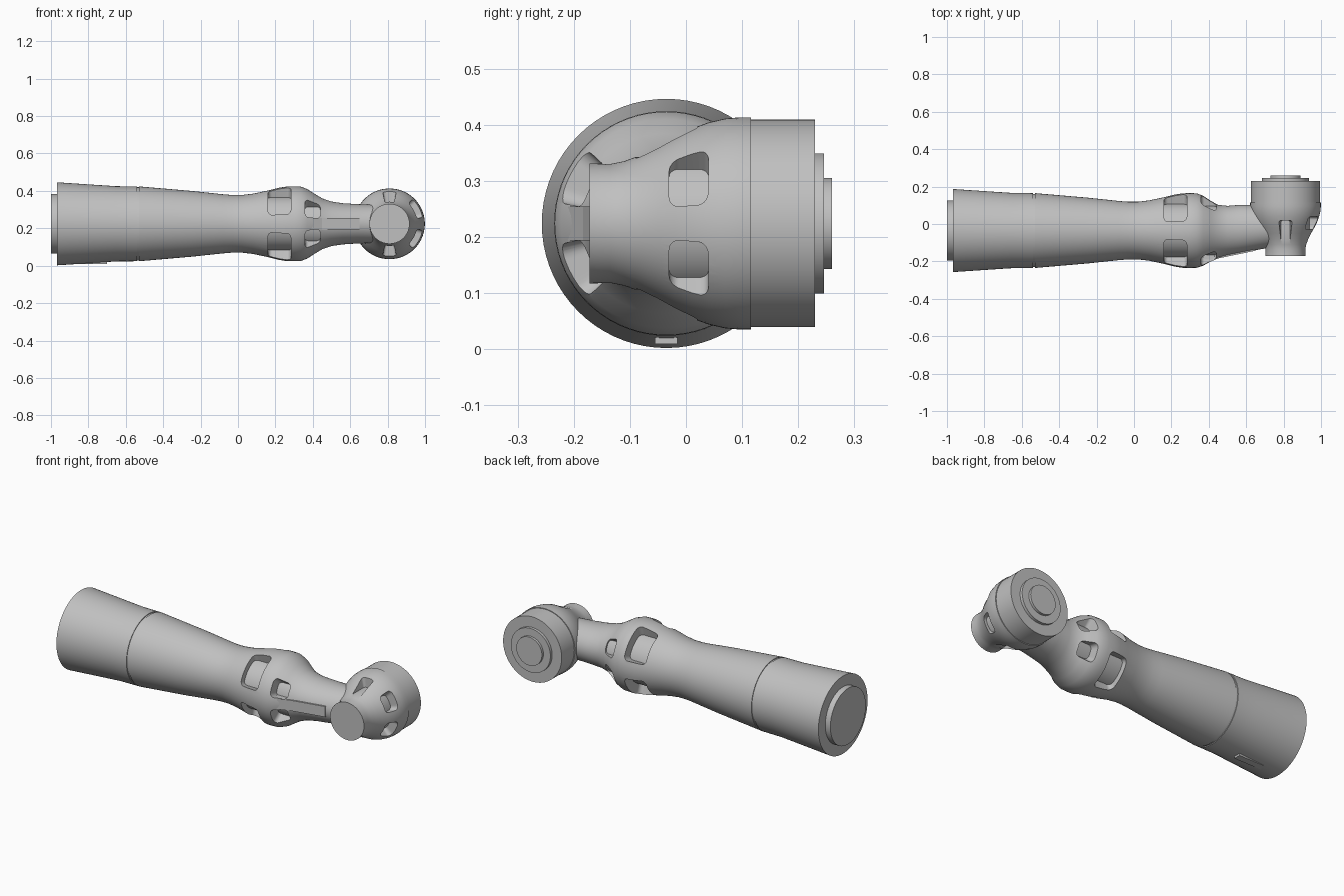
import bpy, bmesh
from math import sin, cos, pi, radians, sqrt
from mathutils import Vector

if "Cube" in bpy.data.objects:
    bpy.data.objects.remove(bpy.data.objects["Cube"])

# Single light grey finish
grey = bpy.data.materials.new("light_grey")
grey.use_nodes = True
colour = (0.53, 0.53, 0.53, 1)
grey.diffuse_color = colour
bsdf = grey.node_tree.nodes["Principled BSDF"]
bsdf.inputs["Base Color"].default_value = colour
bsdf.inputs["Roughness"].default_value = 0.6

MID_Z = 0.224
LINK = Vector((0, -0.035, MID_Z))    # long link axis runs along x
WRIST = Vector((0.81, 0, MID_Z))     # wrist axis runs along y


def add_object(name, bm):
    bmesh.ops.recalc_face_normals(bm, faces=bm.faces)
    mesh = bpy.data.meshes.new(name)
    bm.to_mesh(mesh)
    bm.free()
    mesh.materials.append(grey)
    ob = bpy.data.objects.new(name, mesh)
    bpy.context.collection.objects.link(ob)
    return ob


def activate(ob):
    bpy.ops.object.select_all(action='DESELECT')
    ob.select_set(True)
    bpy.context.view_layer.objects.active = ob


def smooth(ob, angle=28):
    activate(ob)
    bpy.ops.object.shade_smooth_by_angle(angle=radians(angle))


def skin(name, loops):
    """Bridge successive closed loops of points and cap both ends."""
    bm = bmesh.new()
    rows = [[bm.verts.new(p) for p in loop] for loop in loops]
    for a, b in zip(rows, rows[1:]):
        for i in range(len(a)):
            j = (i + 1) % len(a)
            bm.faces.new((a[i], a[j], b[j], b[i]))
    bm.faces.new(rows[0])
    bm.faces.new(rows[-1])
    return add_object(name, bm)


def loft(name, rings, sides=72):
    """Skin rings, each given as a function from angle to point."""
    return skin(name, [[ring(2 * pi * i / sides) for i in range(sides)] for ring in rings])


def x_ring(x, y, ry, rz):
    return lambda a: Vector((x, y + ry * cos(a), MID_Z + rz * sin(a)))


def polar(axis, along, r, a):
    if axis == 'x':
        return LINK + Vector((along, r * cos(a), r * sin(a)))
    return WRIST + Vector((r * cos(a), along, r * sin(a)))


def sector(axis, start, end, inner, mid, half, corner=0.015, outer=0.27, steps=22):
    """Curved block with rounded corners, used to cut a window around an axis."""
    rows = []
    for i in range(steps + 1):
        t = -cos(pi * i / steps)
        a = radians(mid + half * t)
        reach = min(1, (1 - abs(t)) * radians(half) * inner / corner)
        inset = corner * (1 - sqrt(1 - (1 - reach) ** 2))
        s, e = start + inset, end - inset
        rows.append([polar(axis, p, r, a) for p, r in
                     ((s, inner), (e, inner), (e, outer), (s, outer))])
    return skin("window_cutter", rows)


def cut(ob, cutters):
    for c in cutters:
        mod = ob.modifiers.new("window", 'BOOLEAN')
        mod.operation = 'DIFFERENCE'
        mod.solver = 'EXACT'
        mod.object = c
        activate(ob)
        bpy.ops.object.modifier_apply(modifier=mod.name)
        bpy.data.objects.remove(c)


def slab(name, points, z, thickness):
    """Plate with an outline in x-y, centred on height z."""
    return skin(name, [[Vector((x, y, z + side * thickness / 2)) for x, y in points]
                       for side in (-1, 1)])


# Tapered link: round sections with a narrow seam groove
round_part = [(-0.968, 0.222), (-0.65, 0.201), (-0.541, 0.2), (-0.541, 0.196),
              (-0.529, 0.196), (-0.529, 0.2), (-0.25, 0.176), (-0.08, 0.158),
              (-0.03, 0.154), (0.02, 0.154), (0.08, 0.161), (0.16, 0.178),
              (0.22, 0.193), (0.26, 0.199), (0.30, 0.2), (0.335, 0.199)]
rings = [x_ring(x, LINK.y, r, r) for x, r in round_part]
# Neck: sections shift sideways towards the wrist
neck = [(0.37, -0.036, 0.187, 0.186), (0.41, -0.038, 0.162, 0.16),
        (0.45, -0.04, 0.142, 0.136), (0.50, -0.036, 0.133, 0.119),
        (0.56, -0.028, 0.13, 0.11), (0.64, -0.02, 0.122, 0.105),
        (0.72, -0.015, 0.112, 0.103), (0.76, -0.015, 0.108, 0.1)]
rings += [x_ring(*n) for n in neck]
link = loft("forearm_link", rings)
windows = [sector('x', 0.16, 0.283, 0.146, 45 + 90 * k, 30, 0.022) for k in range(4)]
windows += [sector('x', 0.357, 0.44, 0.133, side + tilt, 16, 0.02)
            for side in (0, 180) for tilt in (-27, 27)]
cut(link, windows)
smooth(link)

# Mounting boss at the wide end
smooth(loft("base_boss", [x_ring(x, LINK.y, 0.16, 0.16) for x in (-1.0, -0.95)]))

# Flat rib along the front of the neck, and a small pad below the wide end
slab("front_rib", [(0.36, -0.15), (0.36, -0.222), (0.45, -0.184),
                   (0.65, -0.143), (0.65, -0.09)], MID_Z, 0.06)
slab("underside_pad", [(-0.9, -0.055), (-0.7, -0.055), (-0.7, -0.015),
                       (-0.9, -0.015)], 0.016, 0.014)


def turned(name, profile):
    return loft(name, [lambda a, y=y, r=r: polar('y', y, r, a) for y, r in profile])


# Wrist housing: neck flange swelling to a drum
wrist = turned("wrist_housing", [
    (-0.172, 0.107), (-0.135, 0.106), (-0.11, 0.111), (-0.08, 0.122), (-0.05, 0.137),
    (-0.02, 0.154), (0.01, 0.169), (0.04, 0.18), (0.07, 0.187), (0.095, 0.189),
    (0.116, 0.189), (0.116, 0.185), (0.23, 0.185)])
vents = [sector('y', -0.095, 0.02, 0.118, a, 12, 0.012) for a in (90, -90)]
vents += [sector('y', -0.03, 0.04, 0.132, a, 18, 0.018) for a in (29, -29)]
cut(wrist, vents)
smooth(wrist)

# Stacked output discs on the back of the wrist
for name, r, end in (("output_ring", 0.125, 0.246), ("output_disc", 0.081, 0.26)):
    smooth(turned(name, [(0.22, r), (end, r)]))
